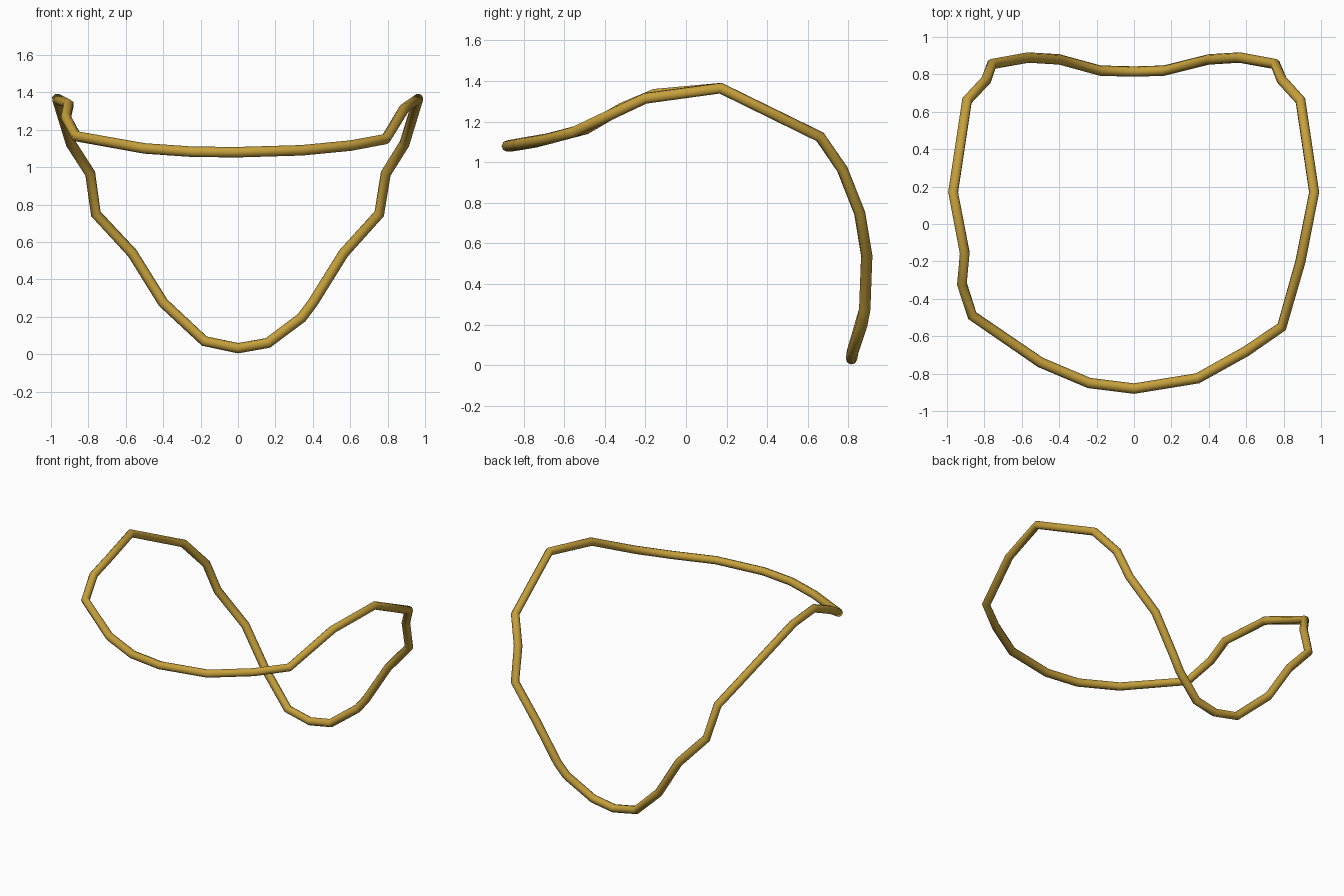
import bpy

# Centre line of the closed band: front middle, right side, back dip, left side
PATH = [
    (0.00, -0.88, 1.08), (0.34, -0.825, 1.09), (0.60, -0.68, 1.115),
    (0.79, -0.55, 1.15), (0.89, -0.20, 1.315), (0.963, 0.17, 1.365),
    (0.89, 0.66, 1.125), (0.79, 0.77, 0.965), (0.755, 0.855, 0.75),
    (0.565, 0.89, 0.54), (0.40, 0.88, 0.275), (0.34, 0.865, 0.195),
    (0.16, 0.82, 0.06), (0.00, 0.815, 0.032), (-0.18, 0.82, 0.07),
    (-0.40, 0.88, 0.275), (-0.565, 0.89, 0.54), (-0.76, 0.855, 0.75),
    (-0.79, 0.77, 0.965), (-0.893, 0.66, 1.125), (-0.967, 0.17, 1.365),
    (-0.905, -0.155, 1.335), (-0.92, -0.32, 1.265), (-0.865, -0.49, 1.165),
    (-0.50, -0.74, 1.10), (-0.24, -0.85, 1.082),
]
RADIUS = 0.028

gold = bpy.data.materials.new("gold")
gold.diffuse_color = (0.56, 0.35, 0.045, 1)

# Round tube swept along the closed path
curve = bpy.data.curves.new("band", "CURVE")
curve.dimensions = "3D"
curve.bevel_depth = RADIUS
curve.bevel_resolution = 2
spline = curve.splines.new("POLY")
spline.points.add(len(PATH) - 1)
for point, co in zip(spline.points, PATH):
    point.co = (*co, 1)
spline.use_cyclic_u = True
curve.materials.append(gold)

band = bpy.data.objects.new("band", curve)
bpy.context.collection.objects.link(band)
bpy.context.view_layer.objects.active = band
band.select_set(True)
bpy.ops.object.convert(target="MESH")

# Soft round section, crisp bends
bpy.ops.object.shade_smooth_by_angle(angle=0.9)
